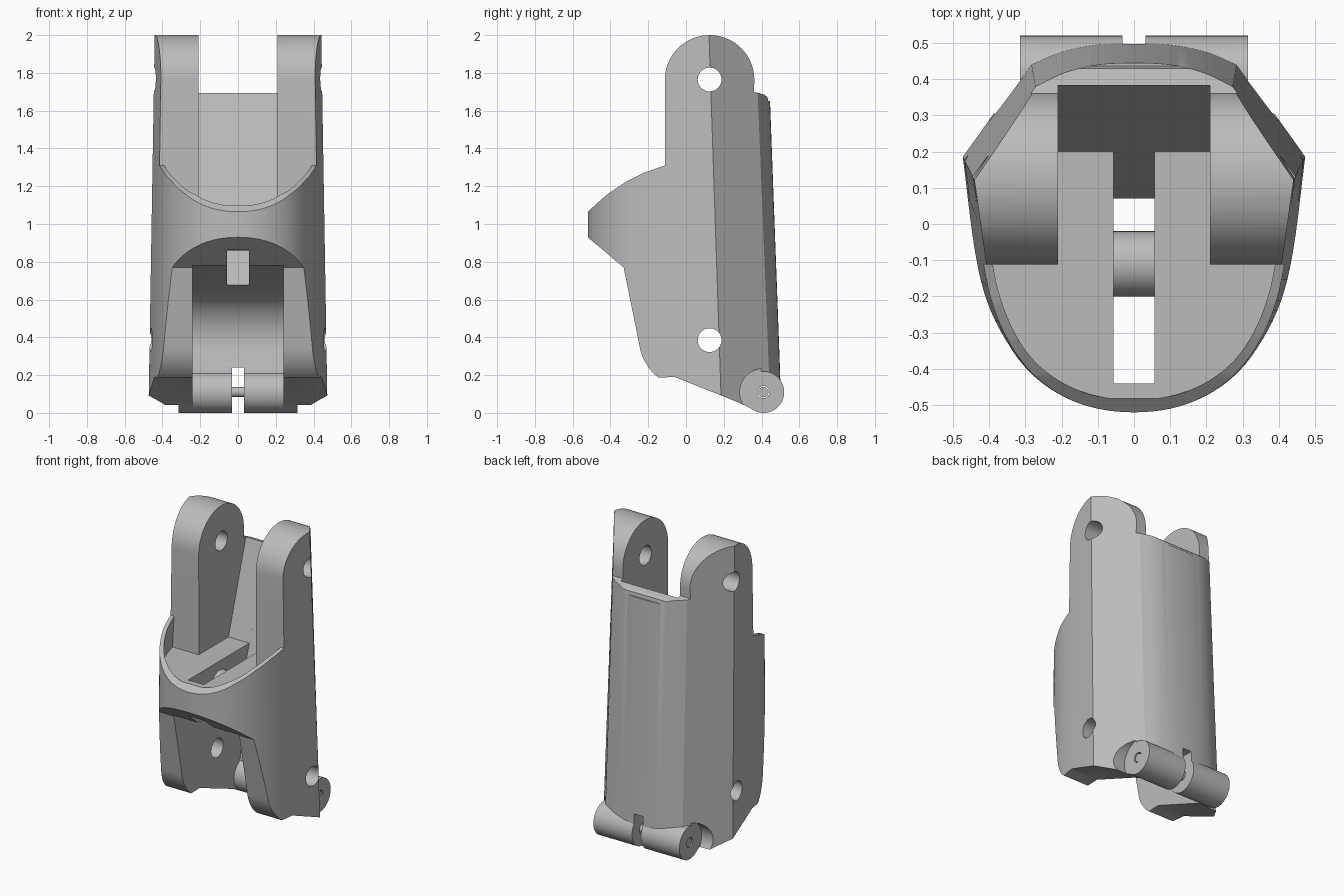
import bpy, bmesh, math
from mathutils import Vector

if "Cube" in bpy.data.objects:
    bpy.data.objects.remove(bpy.data.objects["Cube"], do_unlink=True)

grey = bpy.data.materials.new("plain grey")
grey.use_nodes = True
GREY = (0.5, 0.5, 0.5, 1)
grey.diffuse_color = GREY
grey.node_tree.nodes["Principled BSDF"].inputs["Base Color"].default_value = GREY


def loft(name, low, high):
    """Solid between two matching rings of points."""
    bm = bmesh.new()
    a = [bm.verts.new(p) for p in low]
    b = [bm.verts.new(p) for p in high]
    n = len(a)
    bm.faces.new(a)
    bm.faces.new(b)
    for i in range(n):
        j = (i + 1) % n
        bm.faces.new((a[i], a[j], b[j], b[i]))
    bmesh.ops.recalc_face_normals(bm, faces=bm.faces)
    mesh = bpy.data.meshes.new(name)
    bm.to_mesh(mesh)
    bm.free()
    mesh.materials.append(grey)
    ob = bpy.data.objects.new(name, mesh)
    bpy.context.collection.objects.link(ob)
    return ob


def slab(name, profile, x0, x1):
    """Side profile (y, z) extruded across x."""
    return loft(name, [(x0, y, z) for y, z in profile], [(x1, y, z) for y, z in profile])


def arc(cy, cz, r, start, end, steps):
    angles = [math.radians(start + (end - start) * i / steps) for i in range(steps + 1)]
    return [(cy + r * math.cos(t), cz + r * math.sin(t)) for t in angles]


def rod(name, cy, cz, r, x0, x1, steps=48):
    return slab(name, arc(cy, cz, r, 0, 360, steps)[:-1], x0, x1)


def combine(target, tool, operation):
    mod = target.modifiers.new("join", "BOOLEAN")
    mod.operation, mod.object, mod.solver = operation, tool, "EXACT"
    bpy.ops.object.select_all(action="DESELECT")
    bpy.context.view_layer.objects.active = target
    target.select_set(True)
    bpy.ops.object.modifier_apply(modifier=mod.name)
    bpy.data.objects.remove(tool, do_unlink=True)


def cut(target, *tools):
    for tool in tools:
        combine(target, tool, "DIFFERENCE")


def spline(points, steps=5):
    """Smooth curve through the points."""
    p = [Vector(q) for q in points]
    p = [2 * p[0] - p[1]] + p + [2 * p[-1] - p[-2]]
    out = []
    for a, b, c, d in zip(p, p[1:], p[2:], p[3:]):
        for i in range(steps):
            t = i / steps
            out.append(0.5 * (2 * b + (c - a) * t + (2 * a - 5 * b + 4 * c - d) * t * t
                              + (3 * b - a - 3 * c + d) * t ** 3))
    return out + [p[-2]]


def ring(front, back, z):
    """Mirrored plan outline: rounded front, chamfered sides, rounded back."""
    def mirrored(points):
        return [(-x, y) for x, y in points[:0:-1]] + points
    curve = spline(mirrored(front)) + spline(mirrored(back))[::-1]
    return [(p.x, p.y, z) for p in curve]


# Tapered outer hull
low = ring([(0, -.52), (.13, -.503), (.245, -.45), (.335, -.365), (.4, -.24), (.442, -.08), (.475, .19)],
           [(0, .508), (.1, .503), (.2, .484), (.285, .45)], -.05)
high = ring([(0, -.52), (.125, -.503), (.23, -.45), (.31, -.365), (.375, -.24), (.408, -.09), (.44, .12)],
            [(0, .43), (.1, .425), (.19, .404), (.27, .365)], 2.05)
body = loft("finger_body", low, high)

# Side silhouette trims the hull
side = [(.6, .11), (.45, .11), (.37, .01), (.285, .052)]
side += [(-.06, .19)] + arc(.02, .4, .27, 232, 188, 10)
side += [(-.33, .77), (-.52, .93), (-.54, .93), (-.54, 1.055), (-.52, 1.065)]
side += [(-.42, 1.155), (-.32, 1.222), (-.22, 1.272), (-.112, 1.31)]
side += arc(.125, 1.763, .237, 180, 0, 32)
side += [(.36, 1.7), (.415, 1.685), (.43, 1.672), (.436, 1.65), (.6, 1.65)]
combine(body, slab("silhouette", side, -.6, .6), "INTERSECT")

# Round relief beside the hinge barrel
for x0, x1 in ((-.6, -.314), (.314, .6)):
    cut(body, rod("relief", .41, .11, .125, x0, x1))

# Front cup: hollow inside the shell ahead of the lugs
FLOOR = 1.1


def inset(points, z):
    return [(x * .925, min(y * .935, -.11), z) for x, y, _ in points if y < -.06]


cut(body, loft("cup", inset(low, FLOOR), inset(high, 1.6)))

# Upper fork gap with a sloping back wall
cut(body, slab("fork_gap", [(-.3, FLOOR), (.2, FLOOR), (.385, 1.7), (.48, 2.01), (.48, 2.1), (-.3, 2.1)], -.21, .21))

# Lower socket with a rounded back
socket = [(-.7, .78), (-.33, .78)] + arc(.125, .385, .27, 75, -10, 24)
socket += [(.365, .22), (.335, -.1), (-.7, -.1)]
cut(body, slab("socket", socket, -.24, .24))

# Cord slot through the floor
cut(body, slab("cord_slot", [(-.44, 1.2), (.231, 1.2), (.046, .6), (-.44, .6)], -.057, .057))

# Hinge barrel at the lower back edge
combine(body, rod("barrel", .41, .11, .11, -.315, .315), "UNION")
cut(body, slab("barrel_notch", [(.15, -.1), (.7, -.1), (.7, .24), (.15, .24)], -.032, .032),
    rod("barrel_bore", .41, .11, .032, -.4, .4, 24))

# Pivot holes across the fork and the socket
for z in (1.765, .385):
    cut(body, rod("pivot_hole", .125, z, .063, -.7, .7, 32))

# Cord bar in the slot and pin in the barrel
bar = rod("cord_bar", -.11, .95, .09, -.06, .06)
pin = rod("hinge_pin", .41, .11, .027, -.31, .31, 24)

for ob in (body, bar, pin):
    bpy.ops.object.select_all(action="DESELECT")
    bpy.context.view_layer.objects.active = ob
    ob.select_set(True)
    bpy.ops.object.shade_smooth_by_angle(angle=math.radians(25))
